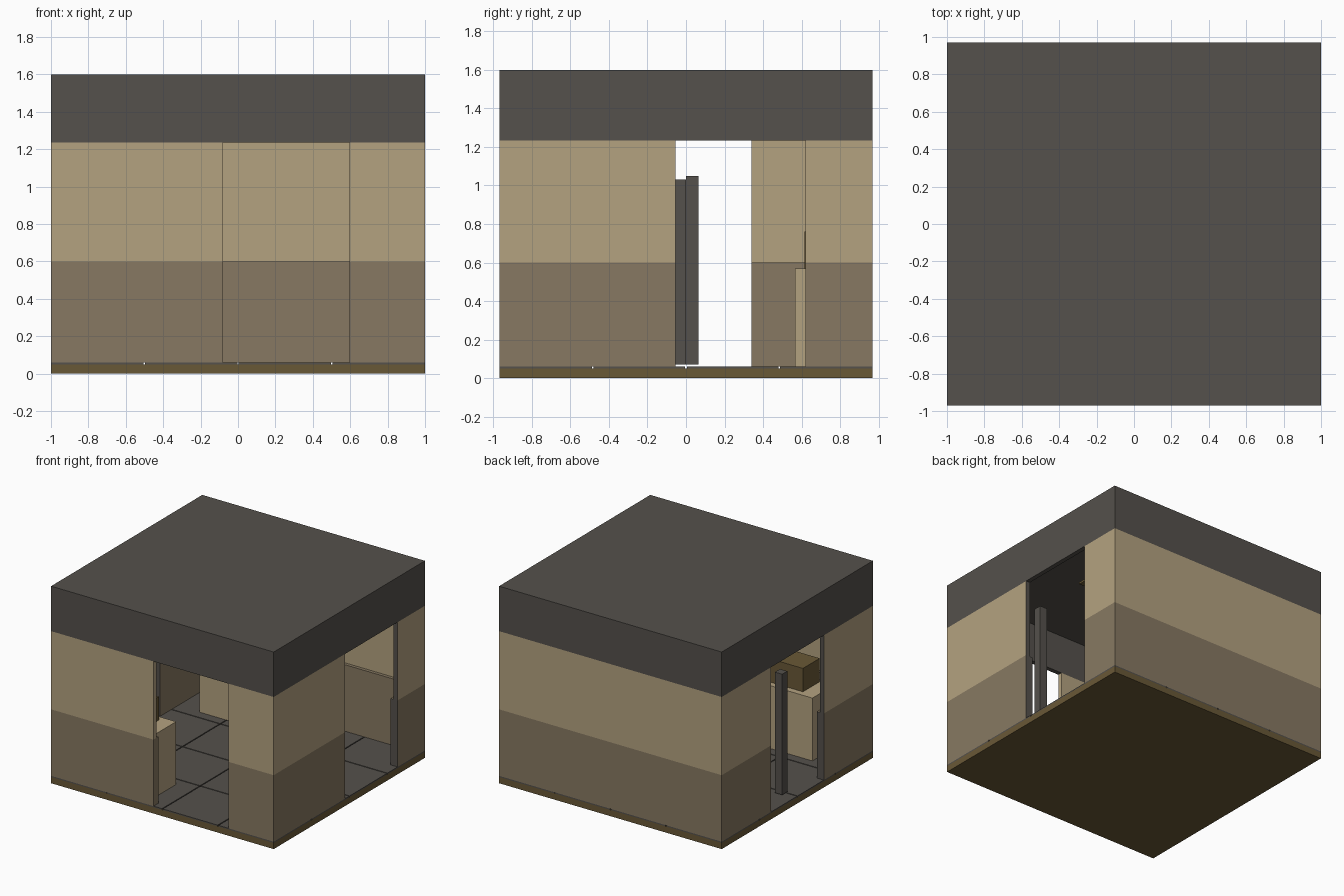
import bpy, bmesh, math
from mathutils import Matrix, Vector

cube = bpy.data.objects.get("Cube")
if cube:
    bpy.data.objects.remove(cube, do_unlink=True)


def material(name, rgb):
    m = bpy.data.materials.new(name)
    m.use_nodes = True
    color = (*rgb, 1)
    m.diffuse_color = color
    m.node_tree.nodes["Principled BSDF"].inputs["Base Color"].default_value = color
    return m


GRAY = material("charcoal gray", (0.09, 0.082, 0.072))
SAND = material("sand", (0.456, 0.361, 0.216))
TAUPE = material("taupe", (0.242, 0.191, 0.122))
WOOD = material("dark wood", (0.141, 0.098, 0.037))

HX, HY = 1.0, 0.97            # half footprint
FLOOR, BAND, HEAD, CAP, TOP = 0.06, 0.6, 1.235, 1.55, 1.6


def finish(name, bm, *mats):
    mesh = bpy.data.meshes.new(name)
    bm.to_mesh(mesh)
    bm.free()
    for m in mats:
        mesh.materials.append(m)
    obj = bpy.data.objects.new(name, mesh)
    bpy.context.collection.objects.link(obj)
    return obj


def add_box(bm, x, y, z):
    """Add a box spanning three (low, high) ranges."""
    mid = Vector([(a + b) / 2 for a, b in (x, y, z)])
    size = [b - a for a, b in (x, y, z)]
    bmesh.ops.create_cube(bm, size=1, matrix=Matrix.Translation(mid) @ Matrix.Diagonal((*size, 1)))


def box(name, x, y, z, mat):
    bm = bmesh.new()
    add_box(bm, x, y, z)
    return finish(name, bm, mat)


# Base slab and roof cap
box("base_slab", (-HX, HX), (-HY, HY), (0, 0.05), WOOD)
box("roof_cap", (-HX, HX), (-HY, HY), (CAP, TOP), GRAY)

# Floor tiles, separated by narrow joints
tiles = bmesh.new()
gap = 0.004
for i in range(4):
    for j in range(4):
        x0, y0 = -HX + i * HX / 2, -HY + j * HY / 2
        add_box(tiles,
                (x0 + (gap if i else 0), x0 + HX / 2 - (gap if i < 3 else 0)),
                (y0 + (gap if j else 0), y0 + HY / 2 - (gap if j < 3 else 0)),
                (0.05, FLOOR))
finish("floor_tiles", tiles, GRAY)


def wall_ring(name, z, thick, mat, openings):
    """Four walls; openings gives the gap range for front, left and right."""
    bm = bmesh.new()

    def spans(lo, hi, hole):
        return [(lo, hole[0]), (hole[1], hi)] if hole else [(lo, hi)]

    for s in spans(-HX, HX, openings.get("front")):
        add_box(bm, s, (-HY, -HY + thick), z)
    add_box(bm, (-HX, HX), (HY - thick, HY), z)
    for side, x in (("left", (HX - thick, HX)), ("right", (-HX, -HX + thick))):
        for s in spans(-HY + thick, HY - thick, openings.get(side)):
            add_box(bm, x, s, z)
    # Gray jambs on the side doorways
    bm.normal_update()
    for f in bm.faces:
        c = f.calc_center_median()
        if abs(f.normal.y) > 0.9 and abs(c.x) > 0.9 and abs(c.y) < 0.8:
            f.material_index = 1
    finish(name, bm, mat, GRAY)


doors = {"front": (-0.08, 0.595), "left": (-0.055, 0.62), "right": (-0.34, 0.34)}
wall_ring("lower_walls", (FLOOR, BAND), 0.063, TAUPE, doors)
wall_ring("upper_walls", (BAND, HEAD), 0.036, SAND, doors)
wall_ring("roof_fascia", (HEAD, CAP), 0.036, GRAY, {})

# Door posts, one just inside each side doorway
box("right_door_post", (-0.91, -0.845), (0, 0.065), (0.07, 1.05), GRAY)
box("left_door_post", (0.845, 0.91), (-0.065, 0), (0.07, 1.03), GRAY)

# Matching counters with a wooden chest on each
for name, s in (("front", -1), ("back", 1)):
    box(name + "_counter", (-0.74, -0.16), sorted((s * 0.565, s * 0.86)), (FLOOR, 0.57), SAND)
    box(name + "_chest", (-0.62, -0.28), sorted((s * 0.615, s * 0.83)), (0.57, 0.76), WOOD)

# Ceiling fan
fan = bmesh.new()
for radius, z0, z1 in ((0.015, 1.42, CAP), (0.06, 1.37, 1.43)):
    bmesh.ops.create_cone(fan, cap_ends=True, segments=12, radius1=radius, radius2=radius,
                          depth=z1 - z0, matrix=Matrix.Translation((0, 0, (z0 + z1) / 2)))
finish("fan_hub", fan, GRAY)
blades = bmesh.new()
add_box(blades, (0.05, 0.49), (-0.05, 0.05), (1.395, 1.41))
blade = blades.verts[:] + blades.edges[:] + blades.faces[:]
for k in range(1, 4):
    copy = bmesh.ops.duplicate(blades, geom=blade)["geom"]
    bmesh.ops.rotate(blades, verts=[v for v in copy if isinstance(v, bmesh.types.BMVert)],
                     cent=(0, 0, 0), matrix=Matrix.Rotation(k * math.pi / 2, 3, "Z"))
finish("fan_blades", blades, WOOD)
